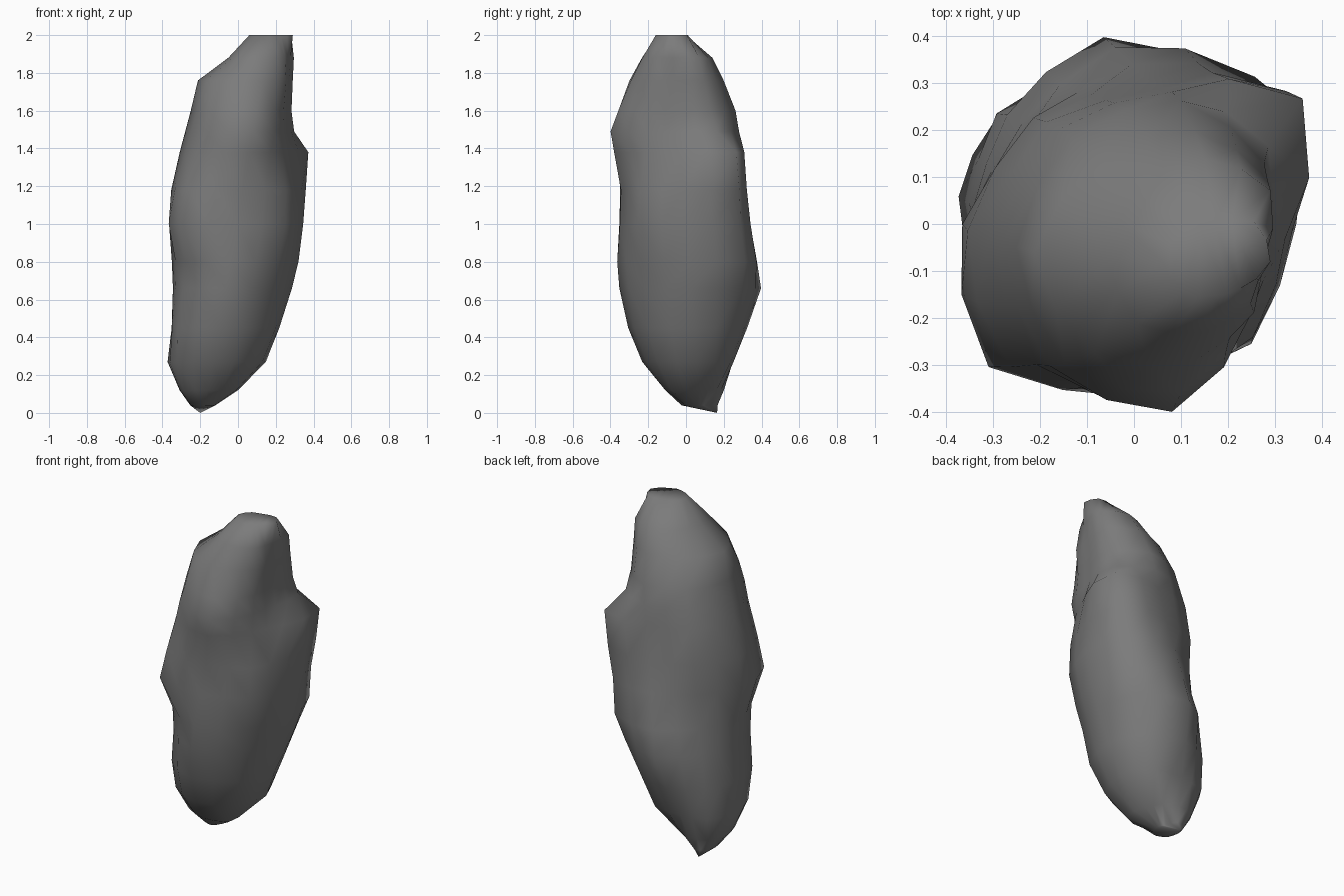
import bpy
import bmesh
from math import cos, sin, tau
from mathutils import Vector

# Remove the default object
if "Cube" in bpy.data.objects:
    bpy.data.objects.remove(bpy.data.objects["Cube"], do_unlink=True)

# The stone leans along an axis from its foot to its crown
AXIS_FOOT = Vector((-0.18, 0.08, 0))
AXIS_CROWN = Vector((0.17, -0.08, 2))
FOOT_TIP = (-0.2, 0.165, 0)
FLATTEN = 0.97

# Sections from the crown down, in hundredths of a unit: height,
# then the reach from the axis in eight directions, counter-clockwise from +x
SECTIONS = [
    (200, 12, 12, 8, 9, 11, 9, 8, 8),
    (188, 13, 20, 21, 20, 20, 20, 16, 14),
    (176, 15, 22, 26, 28, 34, 30, 23, 18),
    (160, 17, 25, 31, 33, 35, 35, 31, 20),
    (149, 20, 29, 32, 34, 36, 37, 36, 23),
    (138, 26, 42, 32, 35, 37, 38, 35, 25),
    (118, 31, 42, 32, 34, 38, 41, 33, 32),
    (100, 35, 41, 34, 30, 36, 43, 35, 36),
    (80, 36, 42, 36, 28, 31, 34, 38, 36),
    (66, 35, 38, 37, 29, 28, 32, 38, 35),
    (45, 32, 31, 28, 27, 25, 31, 35, 35),
    (27, 28, 25, 19, 23, 24, 27, 29, 30),
    (12, 14, 13, 13, 15, 15, 18, 18, 21),
    (4, 5, 4, 9, 9, 8, 9, 10, 7),
]


def rounded(reaches):
    """Add a reach halfway between neighbours, following a smooth curve."""
    result = []
    count = len(reaches)
    for i, reach in enumerate(reaches):
        before, after, beyond = (reaches[(i + k) % count] for k in (-1, 1, 2))
        halfway = (9 * (reach + after) - before - beyond) / 16
        result += [reach, halfway * FLATTEN]
    return result


def section_outline(height, reaches):
    """Points around the leaning axis at one height."""
    z = height / 100
    centre = AXIS_FOOT.lerp(AXIS_CROWN, z / AXIS_CROWN.z)
    points = []
    for i, reach in enumerate(reaches):
        angle = tau * i / len(reaches)
        offset = Vector((cos(angle), sin(angle), 0)) * reach / 100
        points.append(centre + offset)
    return points


def make_material(name, colour):
    material = bpy.data.materials.new(name)
    material.use_nodes = True
    material.diffuse_color = colour
    shader = material.node_tree.nodes["Principled BSDF"]
    shader.inputs["Base Color"].default_value = colour
    shader.inputs["Roughness"].default_value = 0.9
    return material


# Stone body: loft the sections into a closed skin
bm = bmesh.new()
rings = []
for height, *reaches in SECTIONS:
    outline = section_outline(height, rounded(reaches))
    rings.append([bm.verts.new(point) for point in outline])

for upper, lower in zip(rings, rings[1:]):
    for i in range(len(upper)):
        j = (i + 1) % len(upper)
        bm.faces.new((upper[i], lower[i], lower[j], upper[j]))

# Flat crown and pointed foot
bm.faces.new(rings[0])
foot_tip = bm.verts.new(FOOT_TIP)
foot = rings[-1]
for i in range(len(foot)):
    bm.faces.new((foot[i], foot_tip, foot[(i + 1) % len(foot)]))

# Facet the skin like broken stone, with soft shading over it
bmesh.ops.triangulate(bm, faces=bm.faces[:], quad_method='SHORT_EDGE')
bmesh.ops.recalc_face_normals(bm, faces=bm.faces[:])
for face in bm.faces:
    face.smooth = True

mesh = bpy.data.meshes.new("stone_body")
bm.to_mesh(mesh)
bm.free()
mesh.materials.append(make_material("dark_grey_stone", (0.2, 0.2, 0.2, 1)))
stone = bpy.data.objects.new("stone_body", mesh)
bpy.context.collection.objects.link(stone)
